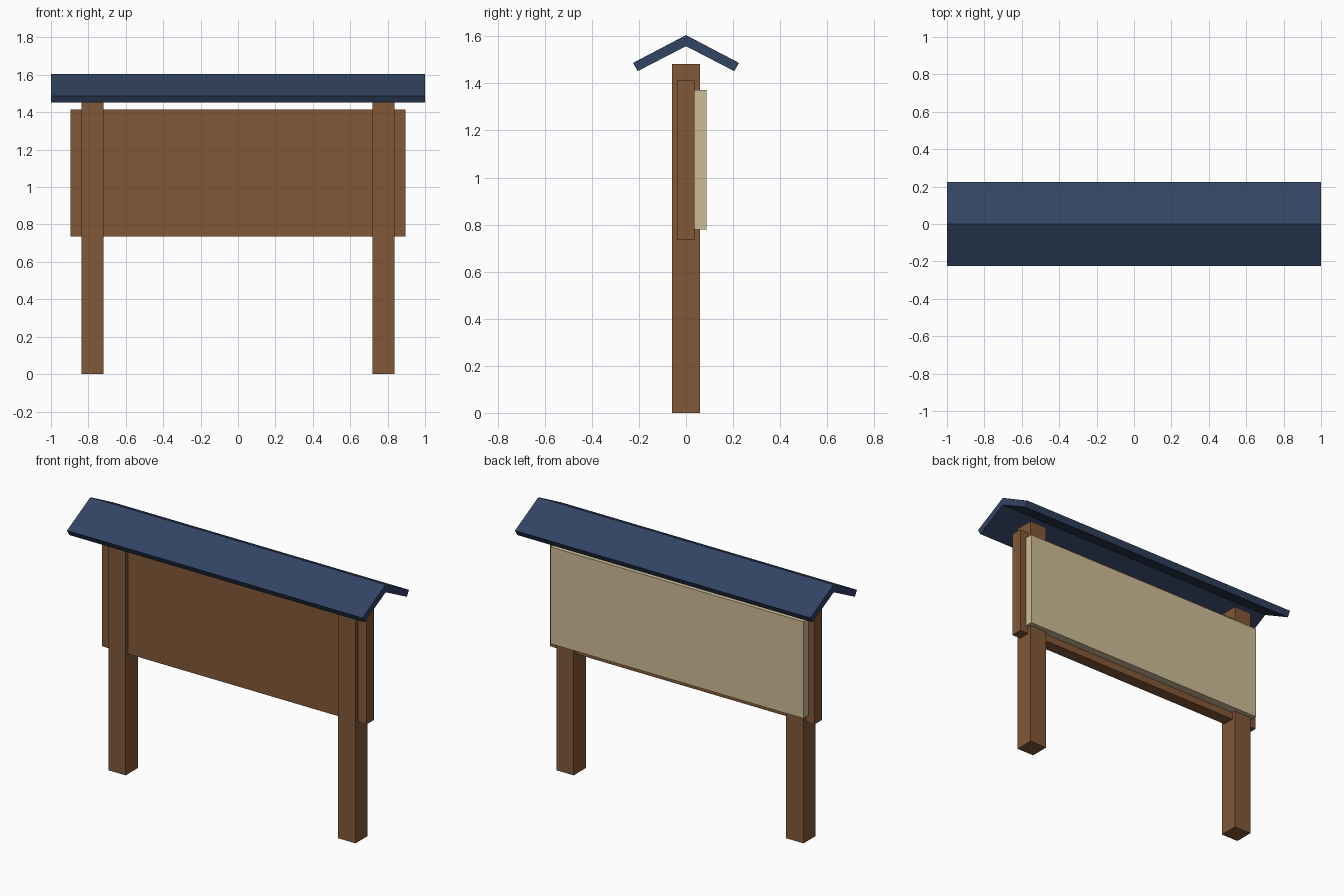
import bpy
import bmesh

default = bpy.data.objects.get("Cube")
if default:
    bpy.data.objects.remove(default, do_unlink=True)


def material(name, srgb):
    color = [((c / 255 + 0.055) / 1.055) ** 2.4 for c in srgb] + [1]
    mat = bpy.data.materials.new(name)
    mat.use_nodes = True
    mat.diffuse_color = color
    mat.node_tree.nodes["Principled BSDF"].inputs["Base Color"].default_value = color
    return mat


wood = material("brown wood", (130, 88, 55))
cream = material("cream panel", (206, 188, 150))
navy = material("navy roof", (50, 67, 98))


def prism(name, profile, x0, x1, mat):
    """Extrude a closed (y, z) profile along x."""
    bm = bmesh.new()
    face = bm.faces.new([bm.verts.new((x0, y, z)) for y, z in profile])
    side = bmesh.ops.extrude_face_region(bm, geom=[face])
    moved = [v for v in side["geom"] if isinstance(v, bmesh.types.BMVert)]
    bmesh.ops.translate(bm, verts=moved, vec=(x1 - x0, 0, 0))
    bmesh.ops.recalc_face_normals(bm, faces=bm.faces)
    mesh = bpy.data.meshes.new(name)
    bm.to_mesh(mesh)
    bm.free()
    mesh.materials.append(mat)
    obj = bpy.data.objects.new(name, mesh)
    bpy.context.collection.objects.link(obj)
    return obj


def box(name, x0, x1, y0, y1, z0, z1, mat):
    return prism(name, [(y0, z0), (y1, z0), (y1, z1), (y0, z1)], x0, x1, mat)


# Posts
for name, x in (("left_post", 0.778), ("right_post", -0.778)):
    box(name, x - 0.059, x + 0.059, -0.059, 0.059, 0, 1.483, wood)

# Backing board and the notice panel fixed to its rear
box("backing_board", -0.896, 0.896, -0.037, 0.037, 0.735, 1.415, wood)
box("notice_panel", -0.856, 0.856, 0.037, 0.087, 0.78, 1.372, cream)

# Gabled roof: two sloping slabs meeting at the ridge
half = [(0.205, 1.452), (0.225, 1.487), (0, 1.605)]
profile = half + [(-y, z) for y, z in reversed(half[:2])] + [(0, 1.558)]
prism("gabled_roof", profile, -1, 1, navy)
